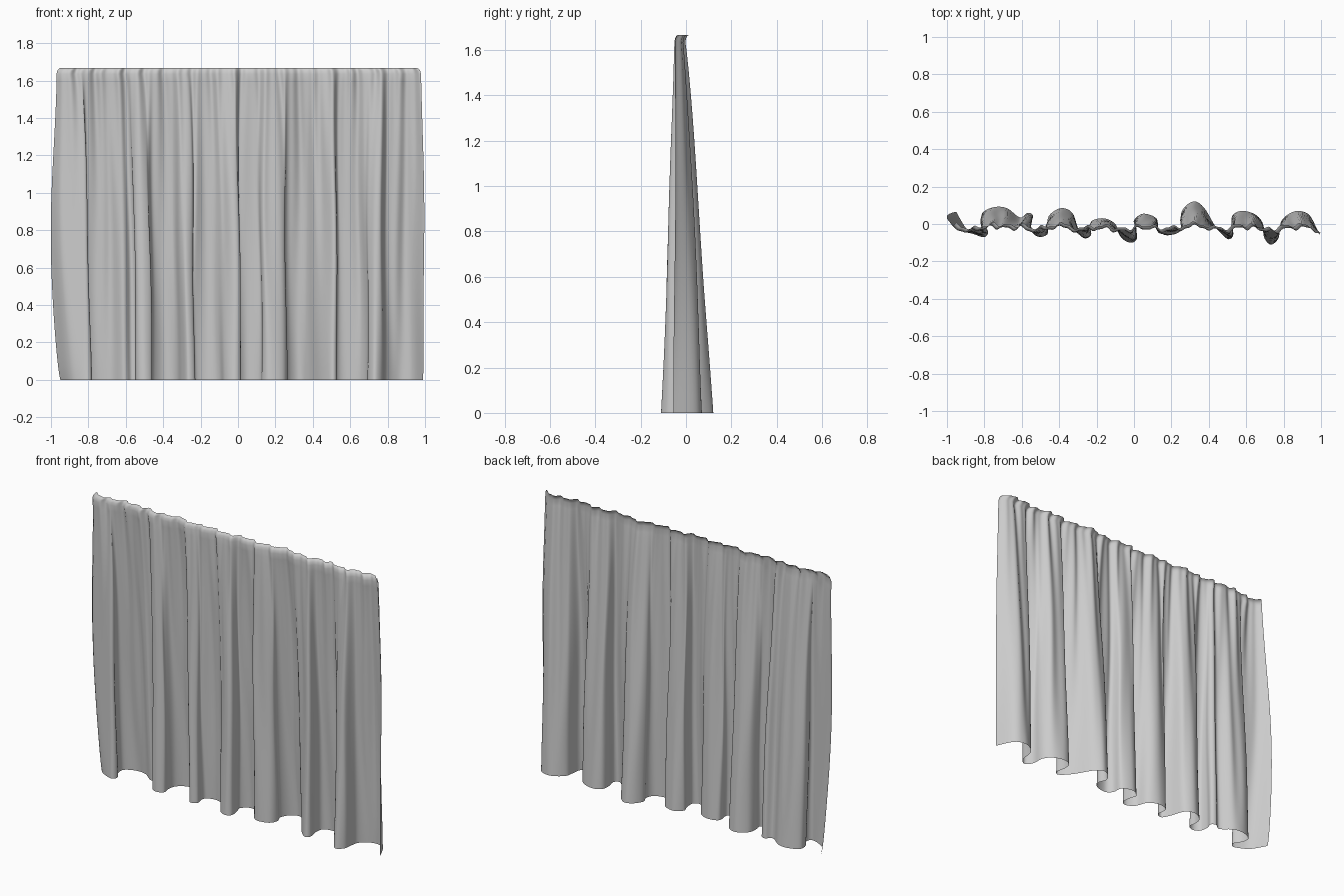
import bpy
import math

if "Cube" in bpy.data.objects:
    bpy.data.objects.remove(bpy.data.objects["Cube"])

# Hem outline of the cloth, seen from above (x, y)
HEM = [(-.95, .065), (-.90, -.02), (-.85, -.055), (-.80, -.07), (-.78, -.04), (-.81, .01),
       (-.81, .06), (-.75, .09), (-.68, .085), (-.61, .035), (-.57, .06), (-.54, .045),
       (-.55, 0), (-.54, -.05), (-.50, -.07), (-.46, -.05), (-.465, 0), (-.45, .05),
       (-.39, .085), (-.33, .06), (-.30, -.02), (-.27, -.075), (-.23, -.06), (-.235, -.01),
       (-.22, .02), (-.16, .03), (-.10, 0), (-.07, -.07), (-.02, -.10), (.015, -.08),
       (.01, -.02), (0, .02), (.05, .055), (.12, .03), (.13, -.03), (.17, -.06),
       (.24, -.045), (.265, 0), (.25, .05), (.28, .10), (.33, .12), (.38, .08),
       (.44, -.02), (.50, -.08), (.53, -.06), (.52, 0), (.53, .05), (.58, .07),
       (.65, .05), (.69, 0), (.695, -.07), (.73, -.11), (.77, -.08), (.78, -.02),
       (.79, .02), (.83, .055), (.88, .07), (.94, .045), (.99, -.055)]
HEIGHT = 1.667
SUB = 6
ROWS = 44


def spline(pts, sub):
    """Catmull-Rom curve through the points."""
    out = []
    for i in range(len(pts) - 1):
        p = [pts[max(0, min(len(pts) - 1, i + k))] for k in (-1, 0, 1, 2)]
        for s in range(sub):
            t = s / sub
            out.append(tuple(0.5 * (2 * b + (c - a) * t + (2 * a - 5 * b + 4 * c - d) * t * t
                                    + (3 * b - a - 3 * c + d) * t ** 3)
                             for a, b, c, d in zip(*p)))
    return out + [pts[-1]]


hem = spline(HEM, SUB)
n = len(hem)
arc = [0.0]
for a, b in zip(hem, hem[1:]):
    arc.append(arc[-1] + math.dist(a, b))

# Gathered heading: folds nearly straight above the hem, overhangs relaxed
heading = []
for i in range(n):
    near = [hem[max(0, min(n - 1, i + k))][0] for k in range(-12, 13)]
    u = arc[i] / arc[-1]
    x = 0.8 * sum(near) / len(near) + 0.2 * (-0.97 + 1.95 * u)
    heading.append(x)
lo, hi = heading[0], heading[-1]
heading = [-0.97 + 1.948 * (x - lo) / (hi - lo) for x in heading]

# Row heights, ending in a small rolled top edge (z, y shift, x scale)
rows = [(1.635 * j / ROWS, 0, 1) for j in range(ROWS + 1)]
rows += [(1.652, .003, .996), (1.663, .009, .988), (HEIGHT, .017, .98)]

verts = []
for z, dy, sx in rows:
    t = min(1, z / 1.635)
    w = (1 - t) ** 0.85
    for i, (hx, hy) in enumerate(hem):
        u = i / (n - 1)
        tx = heading[i]
        # small pleats that fade out towards the hem
        pleat = .009 * math.sin(tx * 62 + 1.5 * math.sin(tx * 9)) + .004 * math.sin(tx * 121)
        ty = -.030 + pleat + .12 * hy
        m = (1 - t) ** 0.6
        ripple = .006 * math.sin(tx * 70 + 3 * t) * math.sin(math.pi * t)
        x = hx * m + tx * (1 - m)
        x += .006 * math.sin(3.2 * z + 11 * tx) * math.sin(math.pi * t)
        # free side edges bow outwards
        bow = math.sin(math.pi * t ** 0.75)
        x += -.04 * bow * max(0, 1 - u * 18) + .006 * bow * max(0, u * 18 - 17)
        y = hy * w + ty * (1 - w) + ripple
        verts.append((x * sx, y + dy, z))

faces = [(j * n + i, j * n + i + 1, (j + 1) * n + i + 1, (j + 1) * n + i)
         for j in range(len(rows) - 1) for i in range(n - 1)]

# Curtain cloth
mesh = bpy.data.meshes.new("curtain")
mesh.from_pydata(verts, [], faces)
mesh.update()
curtain = bpy.data.objects.new("curtain", mesh)
bpy.context.collection.objects.link(curtain)
for poly in mesh.polygons:
    poly.use_smooth = True
